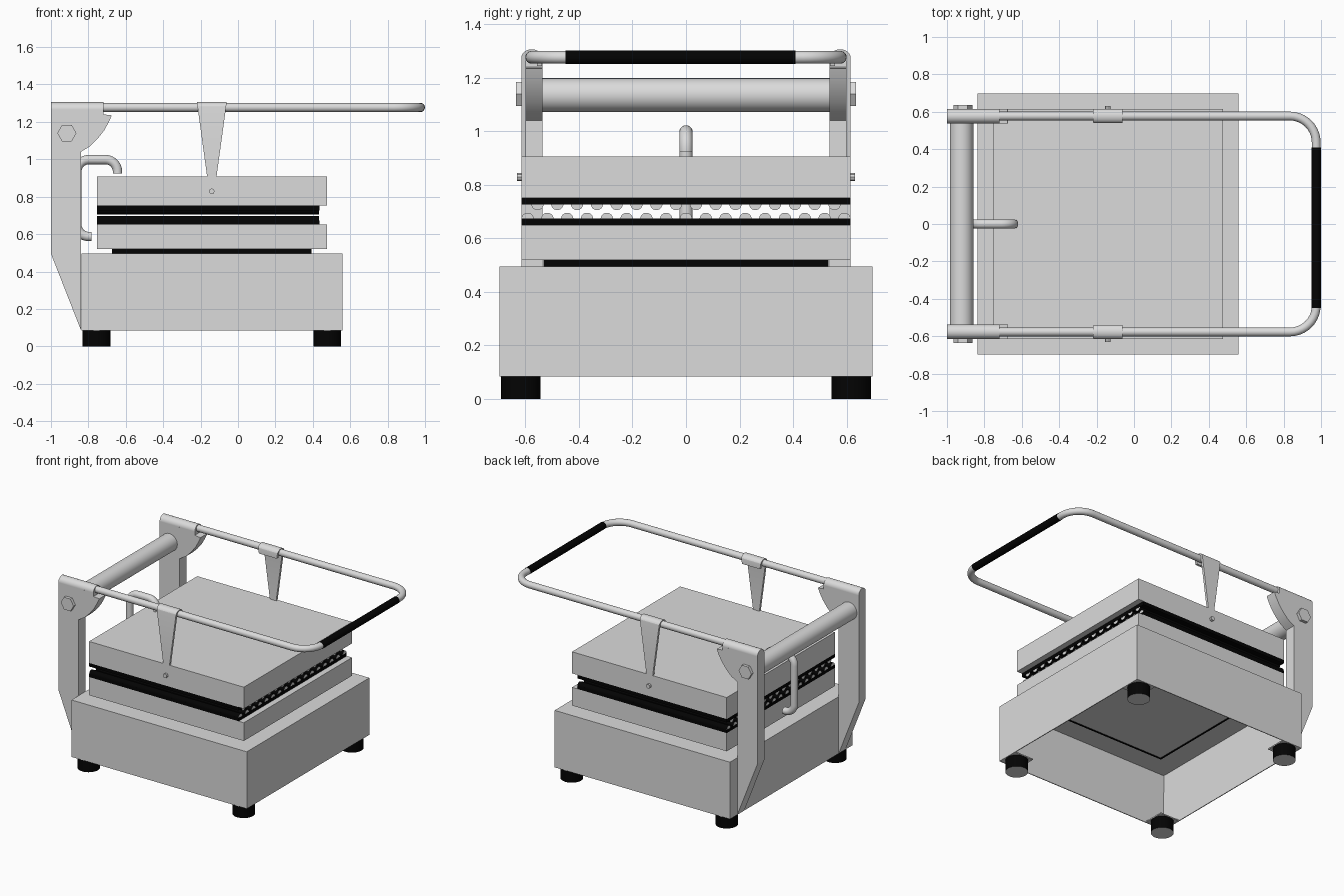
import bpy, bmesh, math
from mathutils import Vector, Matrix

cube = bpy.data.objects.get("Cube")
if cube:
    bpy.data.objects.remove(cube, do_unlink=True)


def material(name, value):
    m = bpy.data.materials.new(name)
    m.use_nodes = True
    color = (value, value, value, 1)
    m.diffuse_color = color
    m.node_tree.nodes["Principled BSDF"].inputs["Base Color"].default_value = color
    return m


STEEL = material("brushed steel", 0.71)
BLACK = material("black", 0.001)
AXES = {"X": Vector((1, 0, 0)), "Z": Vector((0, 0, 1))}


def link(name, me, mat, smooth):
    me.materials.clear()
    me.materials.append(mat)
    ob = bpy.data.objects.new(name, me)
    bpy.context.collection.objects.link(ob)
    if smooth:
        bpy.ops.object.select_all(action="DESELECT")
        ob.select_set(True)
        bpy.context.view_layer.objects.active = ob
        bpy.ops.object.shade_smooth_by_angle(angle=math.radians(18))
    return ob


def add(name, bm, mat, smooth=False):
    bmesh.ops.recalc_face_normals(bm, faces=bm.faces)
    me = bpy.data.meshes.new(name)
    bm.to_mesh(me)
    bm.free()
    return link(name, me, mat, smooth)


def box(name, x, y, z, mat, open_below=False):
    bm = bmesh.new()
    size = (x[1] - x[0], y[1] - y[0], z[1] - z[0])
    mid = Vector((sum(x), sum(y), sum(z))) / 2
    bmesh.ops.create_cube(bm, size=1, matrix=Matrix.Translation(mid) @ Matrix.Diagonal((*size, 1)))
    if open_below:
        bm.normal_update()
        bmesh.ops.delete(bm, geom=[f for f in bm.faces if f.normal.z < -0.9], context="FACES")
    return add(name, bm, mat)


def rod(name, start, end, r, mat, sides=32, spin=0):
    """Cylinder or prism between two points."""
    a, b = Vector(start), Vector(end)
    turn = (b - a).to_track_quat("Z", "Y").to_matrix().to_4x4() @ Matrix.Rotation(spin, 4, "Z")
    bm = bmesh.new()
    bmesh.ops.create_cone(bm, cap_ends=True, segments=sides, radius1=r, radius2=r,
                          depth=(b - a).length, matrix=Matrix.Translation((a + b) / 2) @ turn)
    return add(name, bm, mat, sides > 8)


def steel_caps(ob, axis):
    ob.data.materials.append(STEEL)
    for f in ob.data.polygons:
        if abs(f.normal.dot(AXES[axis])) > 0.9 and len(f.vertices) > 4:
            f.material_index = 1


def plate(name, profile, y0, y1, mat):
    """Side profile in x and z, extruded along y."""
    bm = bmesh.new()
    face = bm.faces.new([bm.verts.new((x, y0, z)) for x, z in profile])
    out = bmesh.ops.extrude_face_region(bm, geom=[face])
    verts = [v for v in out["geom"] if isinstance(v, bmesh.types.BMVert)]
    bmesh.ops.translate(bm, verts=verts, vec=(0, y1 - y0, 0))
    return add(name, bm, mat, True)


def hanger(name, s):
    """Tapered sheet strip that rises from the body and folds over the handle."""
    outer, inner = [(0.615, 0.907)], [(0.598, 0.907)]
    for i in range(13):
        c, d = math.cos(math.pi * i / 12), math.sin(math.pi * i / 12)
        outer.append((0.577 + 0.038 * c, 1.277 + 0.03 * d))
        inner.append((0.577 + 0.021 * c, 1.277 + 0.02 * d))
    outer.append((0.539, 1.245))
    inner.append((0.556, 1.245))
    bm = bmesh.new()
    rows = []
    for ring in (outer, inner):
        for e in (-1, 1):
            rows.append([bm.verts.new((-0.14 + e * (0.025 + 0.055 * (z - 0.907) / 0.4), s * y, z))
                         for y, z in ring])
    a, b, c, d = rows
    for p, q in ((a, b), (b, d), (d, c), (c, a)):
        for i in range(len(p) - 1):
            bm.faces.new((p[i], p[i + 1], q[i + 1], q[i]))
    for i in (0, -1):
        bm.faces.new((a[i], b[i], d[i], c[i]))
    return add(name, bm, STEEL, True)


def tube(name, corners, r, bend, mat):
    """Round tube along a path with rounded right-angle corners."""
    pts = [Vector(c) for c in corners]
    path = [pts[0]]
    for before, p, after in zip(pts, pts[1:], pts[2:]):
        u, v = (before - p).normalized(), (after - p).normalized()
        for i in range(11):
            t = math.pi / 2 * i / 10
            path.append(p + (u + v - v * math.cos(t) - u * math.sin(t)) * bend)
    path.append(pts[-1])
    cu = bpy.data.curves.new(name, "CURVE")
    cu.dimensions = "3D"
    cu.bevel_depth = r
    cu.bevel_resolution = 10
    cu.use_fill_caps = True
    sp = cu.splines.new("POLY")
    sp.points.add(len(path) - 1)
    for q, p in zip(sp.points, path):
        q.co = (*p, 1)
    src = bpy.data.objects.new(name + "_path", cu)
    bpy.context.collection.objects.link(src)
    bpy.context.view_layer.update()
    me = bpy.data.meshes.new_from_object(src.evaluated_get(bpy.context.evaluated_depsgraph_get()))
    bpy.data.objects.remove(src, do_unlink=True)
    return link(name, me, mat, True)


# Hollow sheet base, open underneath
base = box("base_housing", (-0.838, 0.558), (-0.697, 0.697), (0.085, 0.495), STEEL, True)
shell = base.modifiers.new("sheet", "SOLIDIFY")
shell.thickness = 0.008
shell.offset = -1

# Feet with steel undersides, each on a corner tab
for x in (-0.757, 0.477):
    for y in (-0.617, 0.617):
        foot = rod("foot", (x, y, 0), (x, y, 0.087), 0.074, BLACK)
        steel_caps(foot, "Z")
        box("foot_tab", (x - 0.075, x + 0.075), (y - 0.075, y + 0.075), (0.086, 0.094), STEEL)

# Spacer above the base and its thin edge showing inside
box("spacer", (-0.675, 0.393), (-0.533, 0.533), (0.494, 0.521), BLACK)
for s in (-1, 1):
    y, x = s * 0.528, -0.141 + s * 0.529
    box("spacer_rim_side", (-0.675, 0.393), (y - 0.005, y + 0.005), (0.483, 0.488), BLACK)
    box("spacer_rim_end", (x - 0.005, x + 0.005), (-0.533, 0.533), (0.483, 0.488), BLACK)

# Lower and upper heating bodies with ribbed black plates
WIDE = (-0.615, 0.615)
box("lower_body", (-0.755, 0.477), WIDE, (0.52, 0.651), STEEL)
box("upper_body", (-0.755, 0.477), WIDE, (0.752, 0.907), STEEL)
box("lower_grill", (-0.755, 0.435), WIDE, (0.651, 0.674), BLACK)
box("upper_grill", (-0.755, 0.435), WIDE, (0.727, 0.752), BLACK)
for name, z, count, reach in (("lower_rib", 0.673, 17, 0.592), ("upper_rib", 0.729, 16, 0.555)):
    for i in range(count):
        y = -reach + 2 * reach * i / (count - 1)
        rib = rod(name, (-0.754, y, z), (0.434, y, z), 0.023, BLACK, 24)
        steel_caps(rib, "X")

# Rear upright: slanted foot, straight back, curved gusset
gusset = [(-0.675, 1.235), (-0.69, 1.2), (-0.715, 1.155), (-0.75, 1.11), (-0.79, 1.07), (-0.84, 1.04)]
upright = [(-0.84, 0.087), (-1, 0.495), (-1, 1.265), (-0.72, 1.265), (-0.72, 1.24)] + gusset

for side, s in (("left", 1), ("right", -1)):
    plate(side + "_upright", upright, s * 0.537, s * 0.615, STEEL)
    rod(side + "_pivot_sleeve", (-1, s * 0.576, 1.266), (-0.72, s * 0.576, 1.266), 0.039, STEEL)
    rod(side + "_hex_bolt", (-0.915, s * 0.6, 1.14), (-0.915, s * 0.636, 1.14), 0.051, STEEL, 6, math.pi / 6)
    # Hanger joining the handle to the upper body
    hanger(side + "_hanger", s)
    rod(side + "_hanger_pin", (-0.14, s * 0.6, 0.829), (-0.14, s * 0.632, 0.829), 0.015, STEEL, 8)

# Cross bar between the uprights
rod("cross_bar", (-0.922, -0.54, 1.136), (-0.922, 0.54, 1.136), 0.063, STEEL)

# Handle loop with black grip
tube("handle", [(-0.99, -0.577, 1.277), (0.974, -0.577, 1.277),
                (0.974, 0.577, 1.277), (-0.99, 0.577, 1.277)], 0.0235, 0.14, STEEL)
rod("handle_grip", (0.974, -0.45, 1.277), (0.974, 0.41, 1.277), 0.025, BLACK)

# Cable conduit behind the bodies
tube("conduit", [(-0.783, 0, 0.587), (-0.862, 0, 0.587), (-0.862, 0, 0.998),
                 (-0.644, 0, 0.998), (-0.644, 0, 0.924)], 0.025, 0.065, STEEL)
